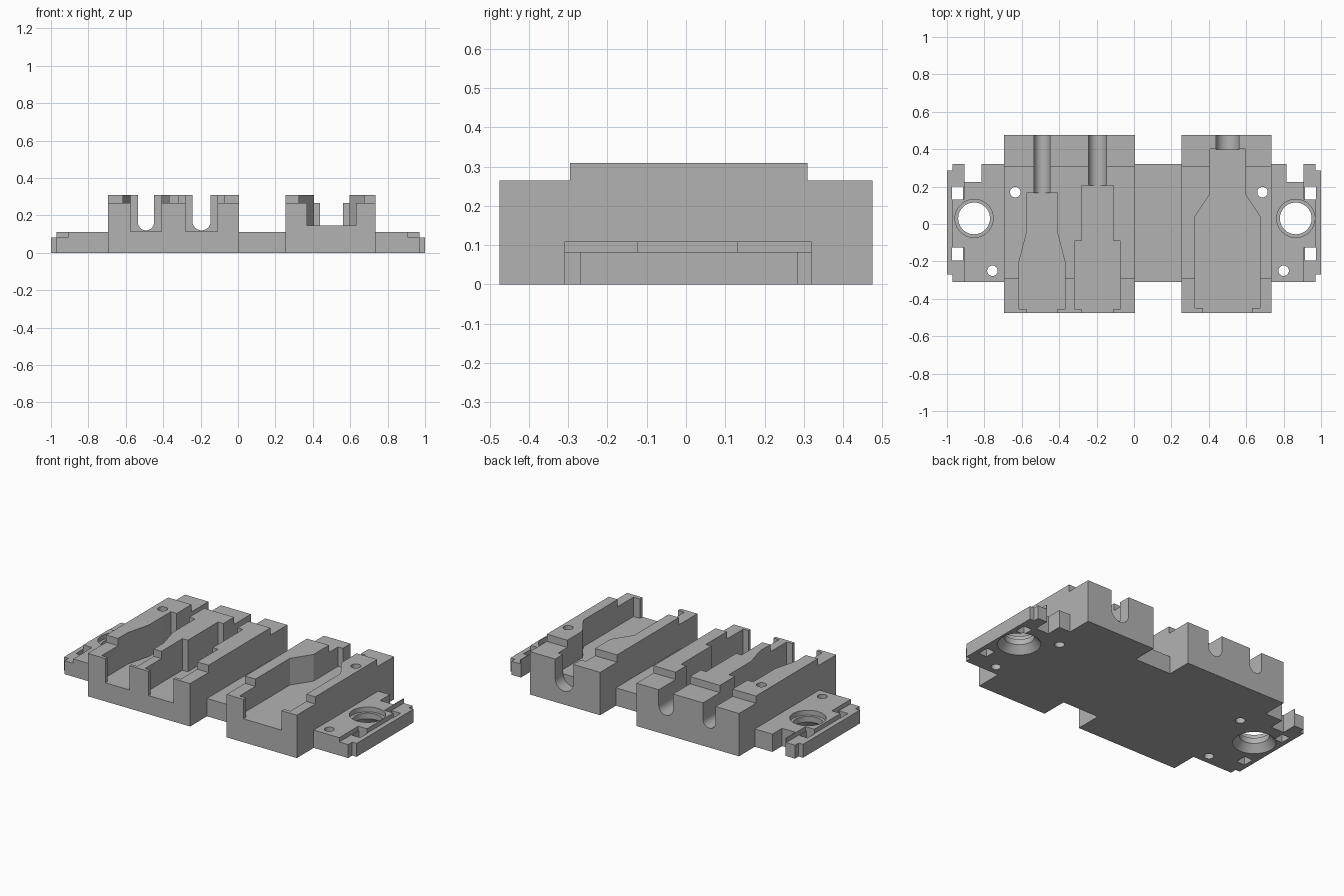
import bpy, bmesh, math
from mathutils import Vector

if "Cube" in bpy.data.objects:
    bpy.data.objects.remove(bpy.data.objects["Cube"], do_unlink=True)

grey = bpy.data.materials.new("plain grey")
grey.use_nodes = True
grey.diffuse_color = (0.45, 0.45, 0.45, 1)
grey.node_tree.nodes["Principled BSDF"].inputs["Base Color"].default_value = grey.diffuse_color


def finish(name, bm):
    bmesh.ops.recalc_face_normals(bm, faces=bm.faces)
    mesh = bpy.data.meshes.new(name)
    bm.to_mesh(mesh)
    bm.free()
    mesh.materials.append(grey)
    obj = bpy.data.objects.new(name, mesh)
    bpy.context.collection.objects.link(obj)
    return obj


def prism(name, outline, axis, start, end):
    """Extrude a 2D outline along x, y or z."""
    bm = bmesh.new()
    verts = []
    for a, b in outline:
        co = [a, b]
        co.insert("xyz".index(axis), start)
        verts.append(bm.verts.new(co))
    face = bm.faces.new(verts)
    move = Vector([end - start if c == axis else 0 for c in "xyz"])
    out = bmesh.ops.extrude_face_region(bm, geom=[face])
    moved = [v for v in out["geom"] if isinstance(v, bmesh.types.BMVert)]
    bmesh.ops.translate(bm, verts=moved, vec=move)
    return finish(name, bm)


def box(name, x0, x1, y0, y1, z0, z1):
    return prism(name, [(x0, y0), (x1, y0), (x1, y1), (x0, y1)], "z", z0, z1)


def cone(name, x, y, z0, z1, r0, r1, sides=48):
    bm = bmesh.new()
    bmesh.ops.create_cone(bm, cap_ends=True, segments=sides, radius1=r0, radius2=r1, depth=z1 - z0)
    bmesh.ops.translate(bm, verts=bm.verts, vec=(x, y, (z0 + z1) / 2))
    return finish(name, bm)


def combine(target, tool, operation):
    mod = target.modifiers.new("combine", "BOOLEAN")
    mod.operation, mod.solver, mod.object = operation, "EXACT", tool
    tool.hide_render = True
    bpy.context.view_layer.objects.active = target
    bpy.ops.object.modifier_apply(modifier=mod.name)
    bpy.data.objects.remove(tool, do_unlink=True)


def mirrored(points):
    """Close a half outline by reflecting it in the first coordinate."""
    return points + [(-a, b) for a, b in reversed(points)]


# Base plate with notched ends and a thin outer rail
half = [(0.97, -0.31), (0.97, -0.27), (1.0, -0.27), (1.0, 0.285), (0.97, 0.285),
        (0.97, 0.32), (0.905, 0.32), (0.905, 0.225), (0.815, 0.225), (0.815, 0.32)]
body = prism("clamp_body", mirrored(half), "z", 0, 0.11)

# Lowered end strips, leaving a raised tab in the middle, and latch windows
for s in (-1, 1):
    def end_cut(x0, x1, y0, y1, z0):
        combine(body, box("end_cutter", s * x0, s * x1, y0, y1, z0, 0.3), "DIFFERENCE")
    end_cut(0.91, 1.1, -0.4, -0.125, 0.083)
    end_cut(0.91, 1.1, 0.132, 0.4, 0.083)
    end_cut(0.97, 1.1, -0.2, 0.2, 0.083)
    end_cut(0.915, 0.972, -0.195, -0.125, -0.1)
    end_cut(0.915, 0.972, 0.132, 0.2, -0.1)

# Two raised blocks, lower at the front and back
side = [(-0.475, 0), (0.475, 0), (0.475, 0.265), (0.31, 0.265),
        (0.31, 0.31), (-0.295, 0.31), (-0.295, 0.265), (-0.475, 0.265)]
for x0, x1 in ((-0.695, 0.005), (0.255, 0.735)):
    combine(body, prism("block", side, "x", x0, x1), "UNION")

# Pockets: centre, floor, half outline (half width, y), channel radius and bottom
pockets = [
    (-0.492, 0.115, [(0.083, -0.6), (0.083, -0.455), (0.122, -0.455), (0.122, -0.2),
                     (0.083, -0.05), (0.083, 0.165)], 0.043, 0.12),
    (-0.195, 0.115, [(0.085, -0.6), (0.085, -0.455), (0.122, -0.455), (0.122, -0.09),
                     (0.085, -0.09), (0.085, 0.205)], 0.049, 0.12),
    (0.5, 0.145, [(0.13, -0.6), (0.13, -0.45), (0.174, -0.45), (0.174, 0.04),
                  (0.095, 0.16), (0.095, 0.4)], 0.062, 0.083),
]
for cx, floor, outline, r, bottom in pockets:
    pocket = prism("pocket_cutter", [(cx + a, b) for a, b in mirrored(outline)], "z", floor, 0.5)
    combine(body, pocket, "DIFFERENCE")
    # Round-bottomed cable channel leading out of the back
    arc = [(cx + r * math.cos(t), bottom + r + r * math.sin(t))
           for t in (math.pi + math.pi * i / 20 for i in range(21))]
    channel = arc + [(cx + r, 0.5), (cx - r, 0.5)]
    back = outline[-1][1] - 0.003
    combine(body, prism("channel_cutter", channel, "y", back, 0.6), "DIFFERENCE")

# Stepped and countersunk mounting holes
for x in (-0.855, 0.865):
    combine(body, cone("bore_cutter", x, 0.03, -0.1, 0.3, 0.085, 0.085), "DIFFERENCE")
    combine(body, cone("ledge_cutter", x, 0.03, 0.08, 0.3, 0.102, 0.102), "DIFFERENCE")
    combine(body, cone("sink_cutter", x, 0.03, -0.01, 0.045, 0.13, 0.085), "DIFFERENCE")

# Small screw holes
for x, y in ((-0.635, 0.17), (-0.757, -0.25), (0.687, 0.17), (0.8, -0.25)):
    combine(body, cone("screw_cutter", x, y, -0.1, 0.5, 0.028, 0.028, 32), "DIFFERENCE")

bpy.ops.object.select_all(action="DESELECT")
body.select_set(True)
bpy.context.view_layer.objects.active = body
bpy.ops.object.shade_smooth_by_angle(angle=math.radians(30))
